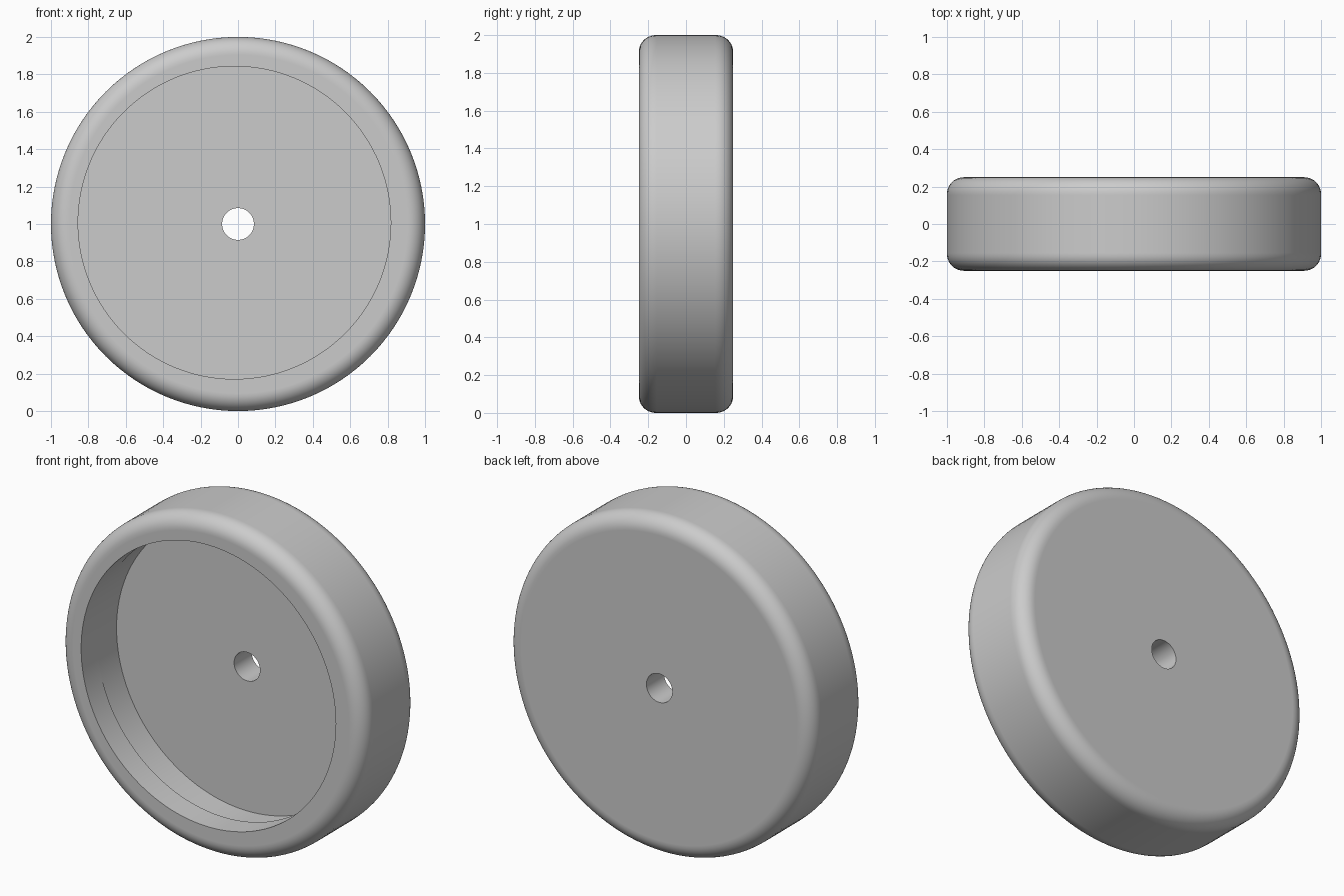
import bpy, bmesh
from math import sin, cos, pi, radians

if "Cube" in bpy.data.objects:
    bpy.data.objects.remove(bpy.data.objects["Cube"], do_unlink=True)

SEGMENTS = 128
OUTER, HALF, FILLET, HOLE = 1.0, 0.25, 0.09, 0.085
LIP_CENTRE, LIP_RADIUS, LIP_BACK = (-0.019, 1.007), 0.836, -0.1
CAVITY_RADIUS, FLOOR = 0.857, 0.085
AXIS = (0, 1)

grey = bpy.data.materials.new("plain grey")
grey.use_nodes = True
colour = (0.6, 0.6, 0.6, 1)
grey.diffuse_color = colour
grey.node_tree.nodes["Principled BSDF"].inputs["Base Color"].default_value = colour


def fillet(side, steps=10):
    """Rounded outer edge from the face (side = -1 front, 1 back) to the rim."""
    core, edge = OUTER - FILLET, HALF - FILLET
    arc = [(core + FILLET * sin(a), side * (edge + FILLET * cos(a)), AXIS)
           for a in (i * pi / 2 / steps for i in range(steps + 1))]
    # Supporting rings keep the flat areas flat under smooth shading
    return [(core - 0.005, side * HALF, AXIS)] + arc + [(OUTER, side * (edge - 0.005), AXIS)]


# Closed cross-section: radius, depth and centre of each ring
rings = [(LIP_RADIUS, -HALF, LIP_CENTRE)]
rings += fillet(-1) + fillet(1)[::-1]
rings += [(HOLE, HALF, AXIS), (HOLE, FLOOR, AXIS)]
# Cavity behind a slightly off-centre lip
rings += [(CAVITY_RADIUS, FLOOR, AXIS), (CAVITY_RADIUS, LIP_BACK, AXIS),
          (LIP_RADIUS, LIP_BACK, LIP_CENTRE)]

bm = bmesh.new()
loops = []
for radius, y, (cx, cz) in rings:
    angles = [2 * pi * i / SEGMENTS for i in range(SEGMENTS)]
    loops.append([bm.verts.new((cx + radius * cos(a), y, cz + radius * sin(a))) for a in angles])
for k, near in enumerate(loops):
    far = loops[(k + 1) % len(loops)]
    for i in range(SEGMENTS):
        j = (i + 1) % SEGMENTS
        bm.faces.new((near[i], near[j], far[j], far[i]))
bmesh.ops.recalc_face_normals(bm, faces=bm.faces)

mesh = bpy.data.meshes.new("recessed_wheel")
bm.to_mesh(mesh)
bm.free()
mesh.materials.append(grey)
wheel = bpy.data.objects.new("recessed_wheel", mesh)
bpy.context.collection.objects.link(wheel)
bpy.context.view_layer.objects.active = wheel
wheel.select_set(True)
bpy.ops.object.shade_smooth_by_angle(angle=radians(30))
